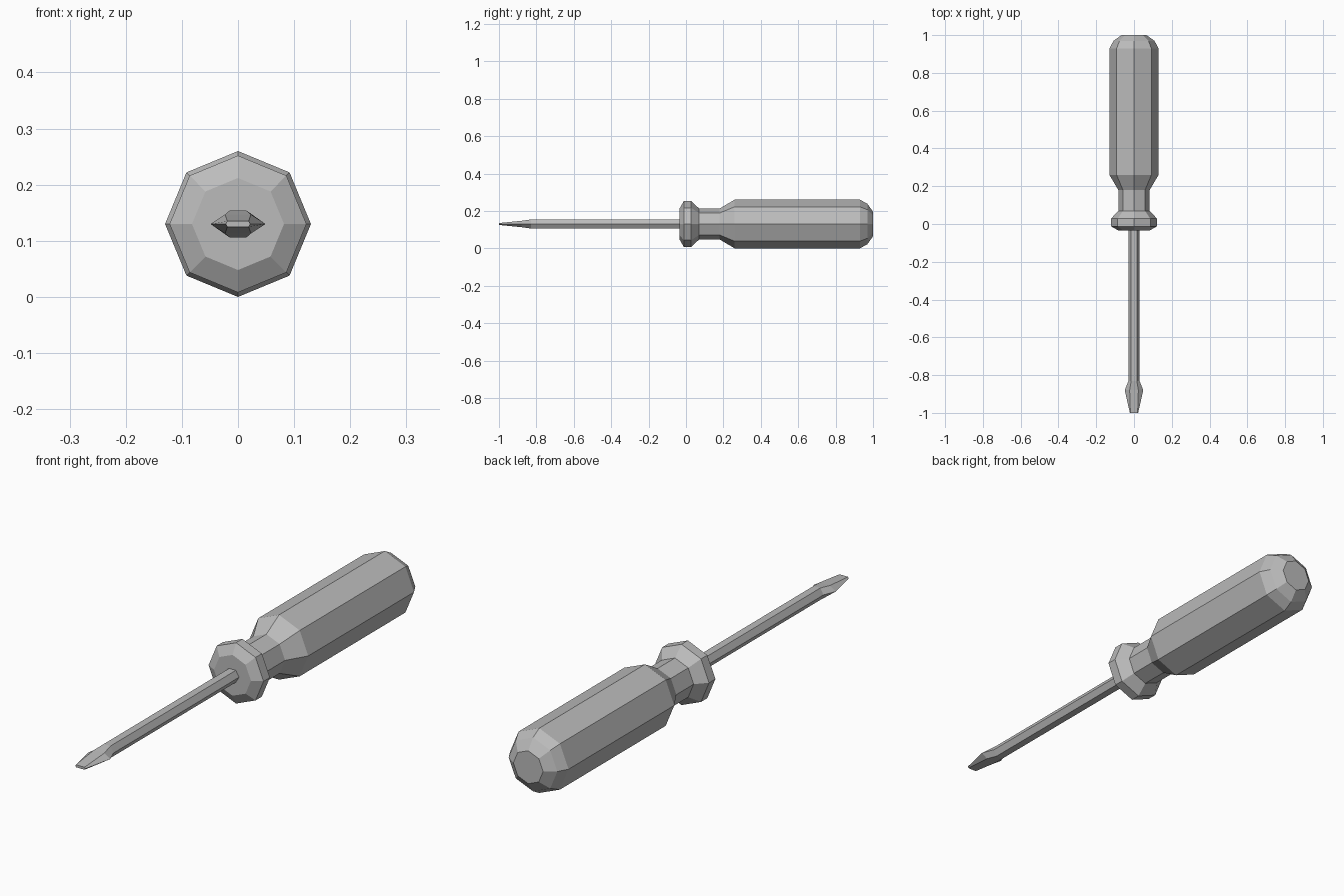
import bpy, bmesh
from math import cos, sin, pi

AXIS_Z = 0.13

cube = bpy.data.objects.get("Cube")
if cube:
    bpy.data.objects.remove(cube)

grey = bpy.data.materials.new("plain grey")
grey.use_nodes = True
grey.diffuse_color = (0.5, 0.5, 0.5, 1)
grey.node_tree.nodes["Principled BSDF"].inputs["Base Color"].default_value = (0.5, 0.5, 0.5, 1)


def loft(name, sections):
    """Skin a list of (y, [(x, z), ...]) cross-sections and cap both ends."""
    bm = bmesh.new()
    rings = [[bm.verts.new((x, y, AXIS_Z + z)) for x, z in pts] for y, pts in sections]
    for a, b in zip(rings, rings[1:]):
        for i in range(len(a)):
            j = (i + 1) % len(a)
            bm.faces.new((a[i], a[j], b[j], b[i]))
    bm.faces.new(rings[0])
    bm.faces.new(rings[-1])
    bmesh.ops.recalc_face_normals(bm, faces=bm.faces)
    mesh = bpy.data.meshes.new(name)
    bm.to_mesh(mesh)
    bm.free()
    mesh.materials.append(grey)
    obj = bpy.data.objects.new(name, mesh)
    bpy.context.collection.objects.link(obj)
    return obj


def octagon(r):
    return [(r * cos(i * pi / 4), r * sin(i * pi / 4)) for i in range(8)]


def hexagon(side, flat, height):
    return [(side, 0), (flat, height), (-flat, height),
            (-side, 0), (-flat, -height), (flat, -height)]


# Handle with collar, neck, grip and domed end
handle_profile = [(-0.035, 0.082), (-0.012, 0.122), (0.028, 0.122), (0.07, 0.083),
                  (0.18, 0.083), (0.26, 0.13), (0.93, 0.13), (0.97, 0.108), (1.0, 0.066)]
loft("handle", [(y, octagon(r)) for y, r in handle_profile])

# Shaft flaring into a flat blade
blade_profile = [(-1.0, 0.022, 0.019, 0.005), (-0.88, 0.049, 0.023, 0.017),
                 (-0.83, 0.029, 0.015, 0.024), (-0.02, 0.029, 0.015, 0.024)]
loft("shaft_and_blade", [(y, hexagon(s, f, h)) for y, s, f, h in blade_profile])
